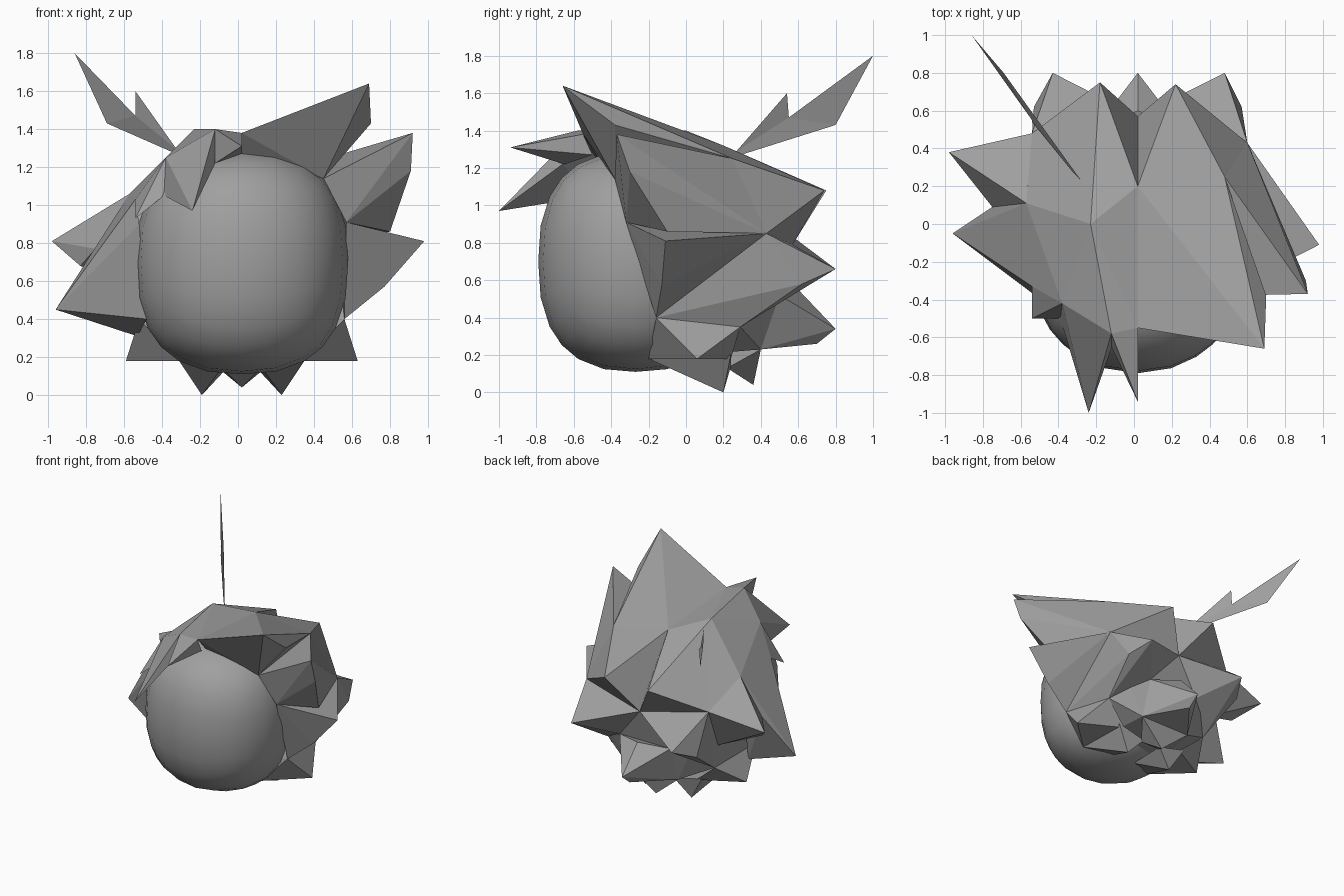
import bpy, bmesh
from mathutils import Vector

start_cube = bpy.data.objects.get("Cube")
if start_cube:
    bpy.data.objects.remove(start_cube, do_unlink=True)

grey = bpy.data.materials.new("plain grey")
grey.use_nodes = True
grey.diffuse_color = (0.35, 0.35, 0.35, 1)
grey.node_tree.nodes["Principled BSDF"].inputs["Base Color"].default_value = grey.diffuse_color
MIDDLE = 0.02  # x of the symmetry plane


def finish(name, bm):
    bmesh.ops.recalc_face_normals(bm, faces=bm.faces)
    mesh = bpy.data.meshes.new(name)
    bm.to_mesh(mesh)
    bm.free()
    mesh.materials.append(grey)
    obj = bpy.data.objects.new(name, mesh)
    bpy.context.collection.objects.link(obj)
    return obj


def lock(name, *points):
    """A faceted lock of hair: the hull of its tip and its roots."""
    bm = bmesh.new()
    for point in points:
        bm.verts.new(point)
    bmesh.ops.convex_hull(bm, input=bm.verts)
    loose = [v for v in bm.verts if not v.link_faces]
    bmesh.ops.delete(bm, geom=loose, context="VERTS")
    return finish(name, bm)


def flip(point):
    return (2 * MIDDLE - point[0], point[1], point[2])


def lock_pair(name, *points):
    lock("left_" + name, *points)
    lock("right_" + name, *[flip(p) for p in points])


# Head: round from above, fuller from the side
bm = bmesh.new()
bmesh.ops.create_cube(bm, size=2)
bmesh.ops.subdivide_edges(bm, edges=bm.edges[:], cuts=5, use_grid_fill=True)
power = 2.5
for v in bm.verts:
    around = Vector((v.co.x, v.co.y)).length
    unit = v.co / (around ** power + abs(v.co.z) ** power) ** (1 / power)
    v.co = Vector((MIDDLE + unit.x * 0.56, unit.y * 0.52 - 0.27, 0.7 + unit.z * 0.59))
head = finish("head", bm)
bpy.ops.object.select_all(action="DESELECT")
head.select_set(True)
bpy.context.view_layer.objects.active = head
bpy.ops.object.shade_smooth_by_angle(angle=0.5)

# Shared roots of the hair
crown = (-0.23, 0, 1.4)
ridge = (MIDDLE, 0.2, 1.32)
parting = (MIDDLE, -0.55, 1.38)
fringe_top = (-0.12, -0.58, 1.4)
temple = (-0.38, -0.42, 1.25)
right_ear = (-0.54, -0.33, 1.03)
right_side = (-0.57, 0.11, 1.06)
right_back = (-0.54, 0.48, 0.9)
right_notch = (-0.75, 0.09, 0.77)
left_top = (0.48, 0.25, 1.25)
left_back = (0.6, 0.43, 0.85)
left_brow = (0.45, -0.38, 1.14)
left_ear = (0.57, -0.32, 0.91)
nape_top = (MIDDLE, 0.57, 0.79)
jaw = (0.56, -0.16, 0.4)
low_side = (0.5, 0.29, 0.35)
low_front = (0.35, -0.2, 0.18)
low_back = (0.3, 0.24, 0.18)
nape_edge = (0.57, 0.62, 0.58)
nape_side = (0.25, 0.5, 0.52)
nape_low = (0.25, 0.4, 0.23)

# Scalp under the locks
lock("scalp", ridge, left_top, left_back, right_side, right_back, nape_top,
     jaw, flip(jaw), low_side, flip(low_side), nape_side, flip(nape_side),
     nape_low, flip(nape_low), low_front, flip(low_front))
lock("crown_cap", crown, ridge, parting, fringe_top, temple, right_ear, right_side, right_back)

# Fringe
lock("fringe_middle", (MIDDLE, -0.94, 1.31), fringe_top, parting,
     (-0.12, -0.65, 1.22), (MIDDLE, -0.5, 1.27))
lock("fringe_long", (-0.24, -1, 0.97), fringe_top, temple,
     (-0.12, -0.66, 1.22), (-0.39, -0.5, 1.05))
lock("fringe_side", (-0.54, -0.5, 0.93), temple, right_ear, (-0.39, -0.5, 1.05))

# Large locks on the left
lock("left_top_lock", (0.69, -0.66, 1.64), (0.7, -0.38, 1.43), ridge, left_top,
     parting, (MIDDLE, -0.45, 1.27), (0.27, -0.42, 1.22), left_brow)
lock("left_upper_lock", (0.92, -0.37, 1.38), (0.91, -0.3, 1.18), left_brow, left_ear,
     left_top, left_back, (0.8, -0.1, 0.86))
lock("left_middle_lock", (0.98, -0.11, 0.81), left_ear, left_back, jaw, (0.77, -0.13, 0.57))

# Large locks on the right
lock("right_front_lock", (-0.96, -0.05, 0.45), right_ear, right_side, right_notch,
     (-0.52, -0.38, 0.9), (-0.48, -0.33, 0.4), (-0.53, -0.05, 0.31))
lock("right_back_lock", (-0.98, 0.38, 0.81), right_side, right_back, right_notch,
     (-0.83, 0.2, 0.68), (-0.5, 0.3, 0.55))

# Back of the head
lock("left_back_lock", (0.22, 0.74, 1.08), ridge, left_top, left_back, nape_top)
lock("right_upper_back_lock", (-0.18, 0.75, 1.08), ridge, crown, right_back, nape_top)
lock("left_nape_lock", (0.48, 0.8, 0.66), nape_edge, left_back, jaw, low_side,
     nape_top, nape_side)
lock("right_nape_lock", (-0.43, 0.8, 0.66), flip(nape_edge), right_back, flip(low_side),
     nape_top, flip(nape_side))
lock("nape_spike", (MIDDLE, 0.8, 0.34), nape_side, flip(nape_side), nape_low,
     flip(nape_low), (MIDDLE, 0.6, 0.55), (MIDDLE, 0.7, 0.26))

# Spikes along the lower edge
lock_pair("jaw_spike", (0.63, 0.06, 0.18), jaw, low_side, low_front, low_back)
lock_pair("lower_spike", (0.23, 0.2, 0), low_front, (0.35, 0.24, 0.2),
          (0.1, 0.24, 0.14), (0.12, -0.1, 0.15))
lock("lower_middle_spike", (MIDDLE, 0.36, 0.04), (0.11, 0.22, 0.13), flip((0.11, 0.22, 0.13)),
     (MIDDLE, 0.2, 0.25), nape_low, flip(nape_low))

# Thin stray strand, a slightly bent sheet leaning back
bm = bmesh.new()
shaft = [(-0.69, 0.8, 1.43), (-0.28, 0.23, 1.25), (-0.32, 0.27, 1.29)]
barb = [(-0.54, 0.54, 1.6), (-0.54, 0.55, 1.47), (-0.86, 1, 1.8)]
tip, elbow = barb[2], shaft[0]
for corners in ([tip, elbow, barb[1]], [barb[1], elbow, shaft[1], shaft[2]],
                [barb[1], shaft[2], barb[0]]):
    bm.faces.new([bm.verts.new(c) for c in corners])
bmesh.ops.remove_doubles(bm, verts=bm.verts, dist=0.001)
finish("stray_strand", bm)
